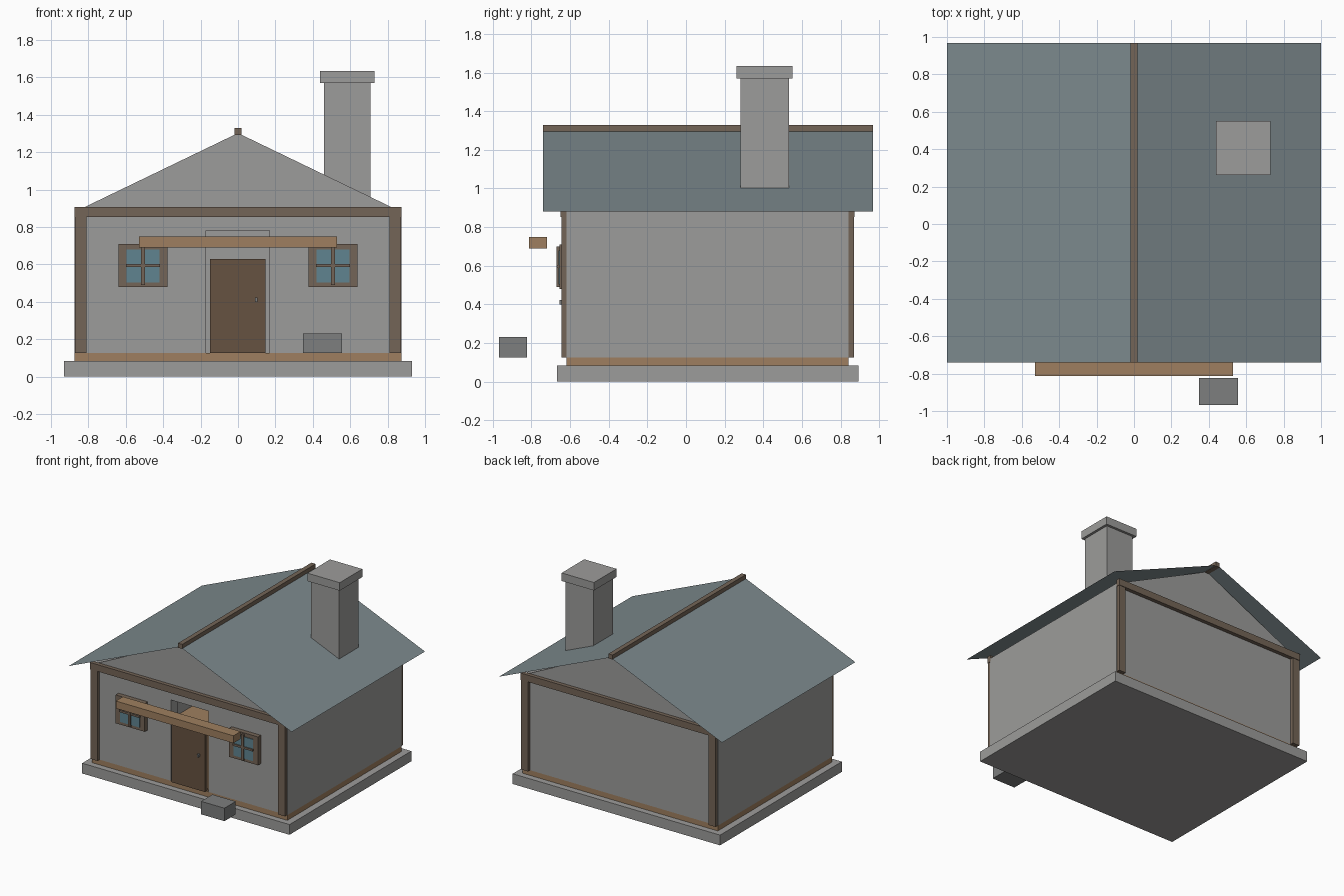
import bpy, bmesh
from mathutils import Vector

if "Cube" in bpy.data.objects:
    bpy.data.objects.remove(bpy.data.objects["Cube"])

CY = 0.112  # centre of the house along y


def material(name, rgb):
    m = bpy.data.materials.new(name)
    m.diffuse_color = (*rgb, 1)
    m.use_nodes = True
    m.node_tree.nodes["Principled BSDF"].inputs["Base Color"].default_value = m.diffuse_color
    return m


TIMBER = material("dark_timber", (0.175, 0.13, 0.095))
TAN = material("light_timber", (0.345, 0.213, 0.115))
DOOR = material("door_wood", (0.133, 0.084, 0.053))
SLATE = material("slate", (0.205, 0.253, 0.267))
GLASS = material("glass", (0.115, 0.23, 0.28))
STONE = material("stone", (0.335, 0.333, 0.325))
DARK_STONE = material("dark_stone", (0.205, 0.21, 0.21))


def finish(name, bm, mat):
    me = bpy.data.meshes.new(name)
    bmesh.ops.recalc_face_normals(bm, faces=bm.faces)
    bm.to_mesh(me)
    bm.free()
    ob = bpy.data.objects.new(name, me)
    bpy.context.collection.objects.link(ob)
    me.materials.append(mat)
    return ob


def prism(name, points, direction, mat=STONE):
    """Extrude a closed flat profile along a direction."""
    bm = bmesh.new()
    face = bm.faces.new([bm.verts.new(p) for p in points])
    ext = bmesh.ops.extrude_face_region(bm, geom=[face], use_keep_orig=True)
    moved = [g for g in ext["geom"] if isinstance(g, bmesh.types.BMVert)]
    bmesh.ops.translate(bm, verts=moved, vec=Vector(direction))
    return finish(name, bm, mat)


def box(name, x, y, z, mat=STONE):
    pts = [(x[0], y[0], z[0]), (x[1], y[0], z[0]), (x[1], y[1], z[0]), (x[0], y[1], z[0])]
    return prism(name, pts, (0, 0, z[1] - z[0]), mat)


# Base slab and timber floor
F, B = CY - 0.73, CY + 0.73  # front and back wall faces
box("foundation", (-0.93, 0.93), (CY - 0.78, CY + 0.78), (0, 0.083))
box("floor", (-0.875, 0.875), (F, B), (0.083, 0.125), TAN)

# Hollow walls: a U in plan for sides and back, a front wall with door opening
W, T = 0.875, 0.09
prism("side_and_back_walls",
      [(-W, F + T, 0.125), (-W, B, 0.125), (W, B, 0.125), (W, F + T, 0.125),
       (W - T, F + T, 0.125), (W - T, B - T, 0.125), (T - W, B - T, 0.125), (T - W, F + T, 0.125)],
      (0, 0, 0.755))
front = [(-W, 0.125), (-0.17, 0.125), (-0.17, 0.78), (0.168, 0.78),
         (0.168, 0.125), (W, 0.125), (W, 0.88), (-W, 0.88)]
prism("front_wall", [(x, F, z) for x, z in front], (0, T, 0))

# Gable attic
prism("gable", [(-W, F, 0.88), (W, F, 0.88), (0, F, 1.302)], (0, B - F, 0))

# Thin roof sheets and ridge beam
R0, R1 = CY - 0.853, CY + 0.855
bm = bmesh.new()
rows = [[bm.verts.new((x, y, z)) for y in (R0, R1)] for x, z in ((-1, 0.88), (0, 1.303), (1, 0.88))]
for a, b in zip(rows, rows[1:]):
    bm.faces.new((a[0], b[0], b[1], a[1]))
finish("roof", bm, SLATE)
box("ridge_beam", (-0.019, 0.019), (R0, R1), (1.291, 1.328), TIMBER)

# Corner posts and cross beams, front and back
for side, s in (("front", -1), ("back", 1)):
    wall = CY + s * 0.73
    def span(d): return sorted((wall - s * 0.002, CY + s * d))
    box(side + "_beam", (-0.875, 0.875), span(0.761), (0.853, 0.908), TIMBER)
    for label, x in (("left", (-0.872, -0.81)), ("right", (0.81, 0.872))):
        box(f"{side}_post_{label}", x, span(0.757), (0.125, 0.853), TIMBER)

# Windows with frame, glass and crossed bars
for label, cx in (("left", -0.508), ("right", 0.508)):
    box("window_frame_" + label, (cx - 0.13, cx + 0.13), (-0.655, F + 0.01), (0.48, 0.71), TIMBER)
    box("window_glass_" + label, (cx - 0.087, cx + 0.087), (-0.66, -0.64), (0.504, 0.68), GLASS)
    box("window_bar_upright_" + label, (cx - 0.01, cx + 0.01), (-0.67, -0.65), (0.49, 0.7), TIMBER)
    box("window_bar_level_" + label, (cx - 0.09, cx + 0.09), (-0.669, -0.65), (0.587, 0.603), TIMBER)

# Door and handle
box("door", (-0.15, 0.147), (-0.635, -0.6), (0.125, 0.63), DOOR)
box("door_handle", (0.09, 0.103), (-0.655, -0.63), (0.4, 0.422), DARK_STONE)

# Awning bar and step block in front of the house
box("awning_bar", (-0.528, 0.528), (-0.812, -0.72), (0.69, 0.75), TAN)
box("step_block", (0.347, 0.556), (-0.968, -0.823), (0.125, 0.23), DARK_STONE)

# Chimney with cap
KX, KY = 0.584, 0.407
for name, h, z in (("chimney", 0.125, (0.95, 1.57)), ("chimney_cap", 0.145, (1.57, 1.635))):
    box(name, (KX - h, KX + h), (KY - h, KY + h), z)
